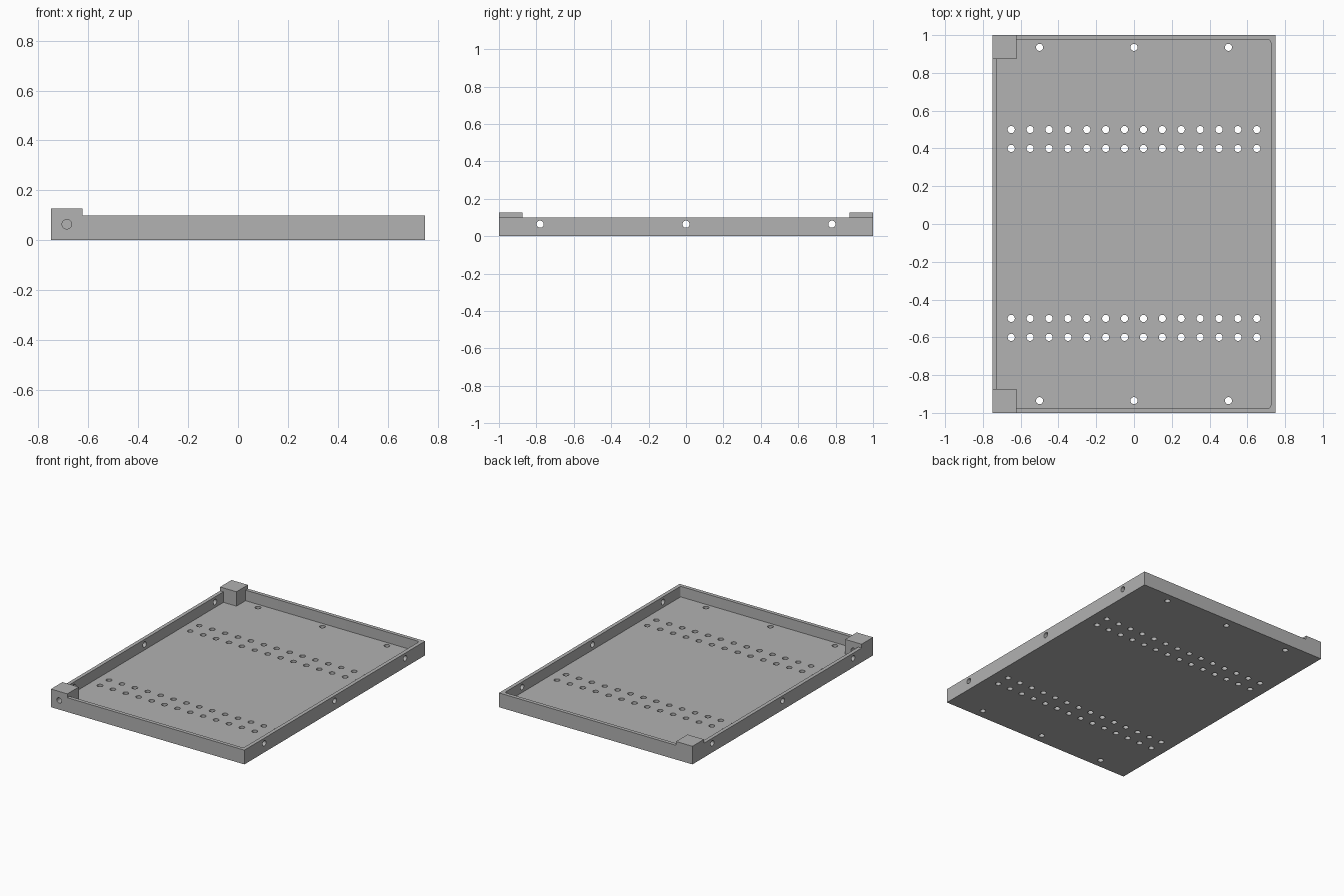
import bpy, bmesh
from math import radians
from mathutils import Matrix, Vector

cube = bpy.data.objects.get("Cube")
if cube:
    bpy.data.objects.remove(cube, do_unlink=True)

# Overall sizes
HX, HY = 0.75, 1.0          # half width and half length
WALL, FLOOR, RIM = 0.026, 0.026, 0.1
BLOCK = 0.127               # corner block side and height
HOLE = 0.019                # hole radius
SIDE_Z = 0.064              # height of the holes in the walls

grey = bpy.data.materials.new("plain grey")
grey.use_nodes = True
colour = (0.445, 0.445, 0.445, 1)
grey.diffuse_color = colour
grey.node_tree.nodes["Principled BSDF"].inputs["Base Color"].default_value = colour


def make_object(name, bm):
    bmesh.ops.recalc_face_normals(bm, faces=bm.faces)
    mesh = bpy.data.meshes.new(name)
    bm.to_mesh(mesh)
    bm.free()
    mesh.materials.append(grey)
    obj = bpy.data.objects.new(name, mesh)
    bpy.context.collection.objects.link(obj)
    return obj


def prism(name, outline, z0, z1, round_x=None):
    """Extrude an outline upward, rounding the upright edges at x = round_x."""
    bm = bmesh.new()
    face = bm.faces.new([bm.verts.new((x, y, z0)) for x, y in outline])
    top = bmesh.ops.extrude_face_region(bm, geom=[face])["geom"]
    bmesh.ops.translate(bm, vec=(0, 0, z1 - z0),
                        verts=[v for v in top if isinstance(v, bmesh.types.BMVert)])
    if round_x is not None:
        upright = [e for e in bm.edges
                   if abs(e.verts[0].co.z - e.verts[1].co.z) > 0.01
                   and abs(e.verts[0].co.x - round_x) < 1e-4]
        bmesh.ops.bevel(bm, geom=upright, offset=0.012, segments=4,
                        profile=0.5, affect='EDGES')
    return make_object(name, bm)


def notched(x0, x1, y):
    """Rectangle with the two corner block squares left out."""
    bx, by = BLOCK - HX, HY - BLOCK
    return [(x1, -y), (x1, y), (bx, y), (bx, by),
            (x0, by), (x0, -by), (bx, -by), (bx, -y)]


def drill(bm, centre, axis, length):
    turn = Vector((0, 0, 1)).rotation_difference(Vector(axis)).to_matrix().to_4x4()
    bmesh.ops.create_cone(bm, cap_ends=True, segments=24, radius1=HOLE, radius2=HOLE,
                          depth=length, matrix=Matrix.Translation(centre) @ turn)


def cut(target, cutter):
    cutter.hide_render = True
    mod = target.modifiers.new("cut", 'BOOLEAN')
    mod.operation, mod.solver, mod.object = 'DIFFERENCE', 'EXACT', cutter
    bpy.context.view_layer.objects.active = target
    bpy.ops.object.modifier_apply(modifier=mod.name)
    bpy.data.objects.remove(cutter, do_unlink=True)


# Tray body, as tall as the corner blocks
tray = prism("tray", [(-HX, -HY), (HX, -HY), (HX, HY), (-HX, HY)], 0, BLOCK)

# Lower the rim everywhere but at the corner blocks, then hollow the inside
cut(tray, prism("rim_cutter", notched(-HX - 0.1, HX + 0.1, HY + 0.1), RIM, 0.3))
cut(tray, prism("cavity_cutter", notched(WALL - HX, HX - WALL, HY - WALL),
                FLOOR, 0.2, HX - WALL))

# Holes
bm = bmesh.new()
for y in (-0.6, -0.5, 0.4, 0.5):            # rows across the floor
    for i in range(14):
        drill(bm, (-0.65 + 0.1 * i, y, 0), (0, 0, 1), 0.1)
for y in (-0.935, 0.935):                   # floor holes by the end walls
    for x in (-0.5, 0, 0.5):
        drill(bm, (x, y, 0), (0, 0, 1), 0.1)
for y in (-0.78, 0, 0.78):                  # through both long walls
    drill(bm, (0, y, SIDE_Z), (1, 0, 0), 2)
drill(bm, (BLOCK / 2 - HX, -HY, SIDE_Z), (0, 1, 0), 0.35)   # front corner block
cut(tray, make_object("hole_cutter", bm))

# Smooth the hole walls, keep all other edges sharp
bpy.ops.object.select_all(action='DESELECT')
tray.select_set(True)
bpy.context.view_layer.objects.active = tray
bpy.ops.object.shade_smooth_by_angle(angle=radians(30))
